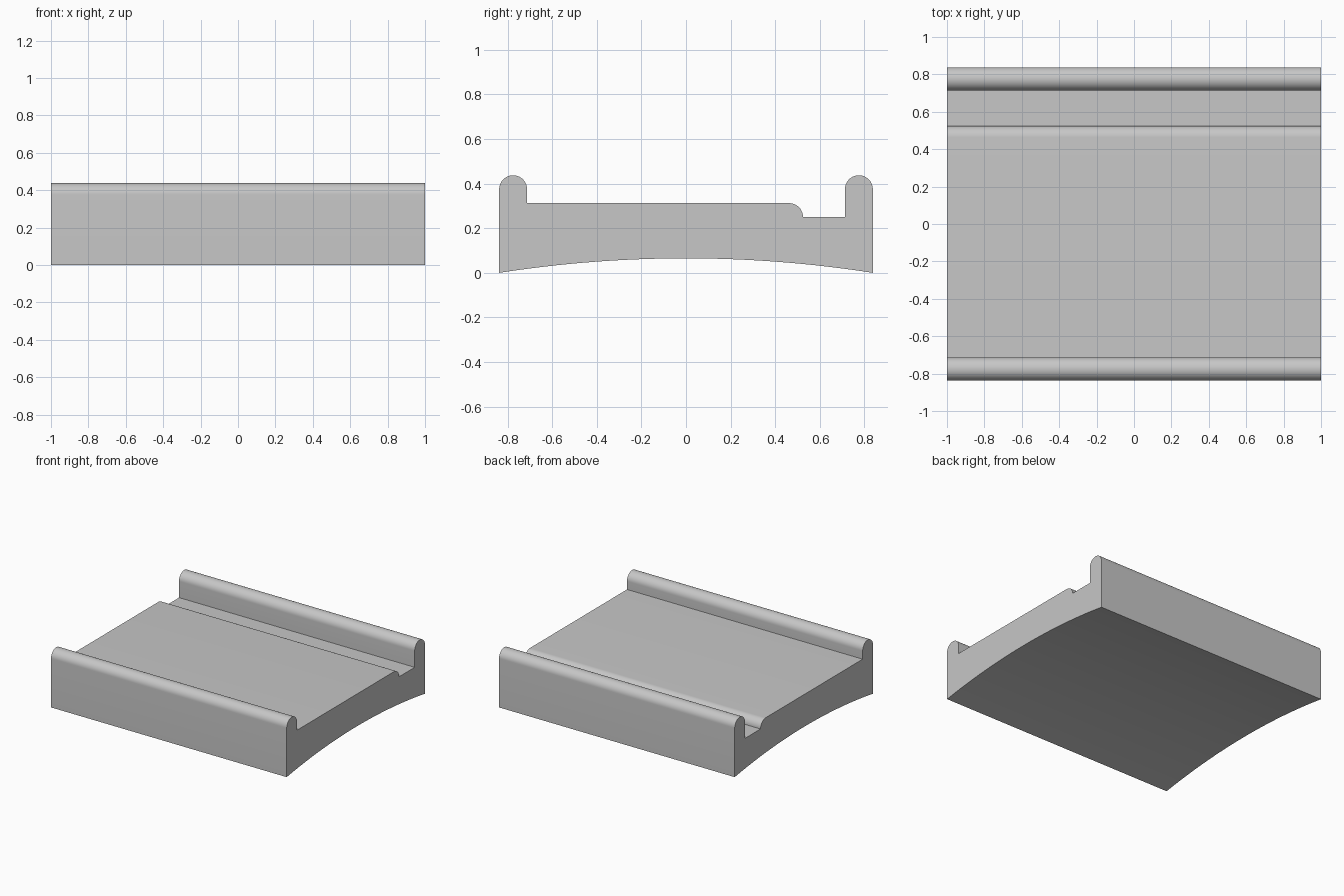
import bpy
import bmesh
from math import sin, cos, radians, asin, sqrt

cube = bpy.data.objects.get("Cube")
if cube:
    bpy.data.objects.remove(cube, do_unlink=True)

HALF_LENGTH = 1.0
HALF_DEPTH = 0.838
RADIUS = 0.0625          # rail tops and step fillet
RAIL_CENTRE = HALF_DEPTH - RADIUS
RAIL_Z = 0.375
DECK_Z, CHANNEL_Z = 0.3125, 0.25
STEP_Y = 0.525
ARCH_RISE = 0.065


def arc(cy, cz, r, start, end, steps):
    """Points along a circular arc in the YZ plane, angles in degrees."""
    angles = [radians(start + (end - start) * i / steps) for i in range(steps + 1)]
    return [(cy + r * cos(a), cz + r * sin(a)) for a in angles]


# Cross-section: arched underside, back rail, channel, filleted deck, front rail
arch_r = (HALF_DEPTH ** 2 + ARCH_RISE ** 2) / (2 * ARCH_RISE)
spread = asin(HALF_DEPTH / arch_r) * 180 / 3.14159265
inner = RAIL_CENTRE - RADIUS
profile = arc(0, ARCH_RISE - arch_r, arch_r, 90 + spread, 90 - spread, 32)
profile += arc(RAIL_CENTRE, RAIL_Z, RADIUS, 0, 180, 24)
profile += [(inner, CHANNEL_Z)]
profile += arc(STEP_Y - RADIUS, CHANNEL_Z, RADIUS, 0, 90, 12)
profile += [(-inner, DECK_Z)]
profile += arc(-RAIL_CENTRE, RAIL_Z, RADIUS, 0, 180, 24)

# Extrude the cross-section along the length
bm = bmesh.new()
end_cap = bm.faces.new([bm.verts.new((-HALF_LENGTH, y, z)) for y, z in profile])
extruded = bmesh.ops.extrude_face_region(bm, geom=[end_cap], use_keep_orig=True)
moved = [v for v in extruded["geom"] if isinstance(v, bmesh.types.BMVert)]
bmesh.ops.translate(bm, vec=(2 * HALF_LENGTH, 0, 0), verts=moved)
bmesh.ops.recalc_face_normals(bm, faces=bm.faces)
mesh = bpy.data.meshes.new("railed_tray")
bm.to_mesh(mesh)
bm.free()

tray = bpy.data.objects.new("railed_tray", mesh)
bpy.context.collection.objects.link(tray)

# Plain grey
grey = bpy.data.materials.new("plain_grey")
grey.use_nodes = True
colour = (0.57, 0.57, 0.57, 1)
grey.diffuse_color = colour
grey.node_tree.nodes["Principled BSDF"].inputs["Base Color"].default_value = colour
mesh.materials.append(grey)

# Smooth curves with crisp edges
bpy.ops.object.select_all(action="DESELECT")
tray.select_set(True)
bpy.context.view_layer.objects.active = tray
bpy.ops.object.shade_smooth_by_angle(angle=radians(30))
